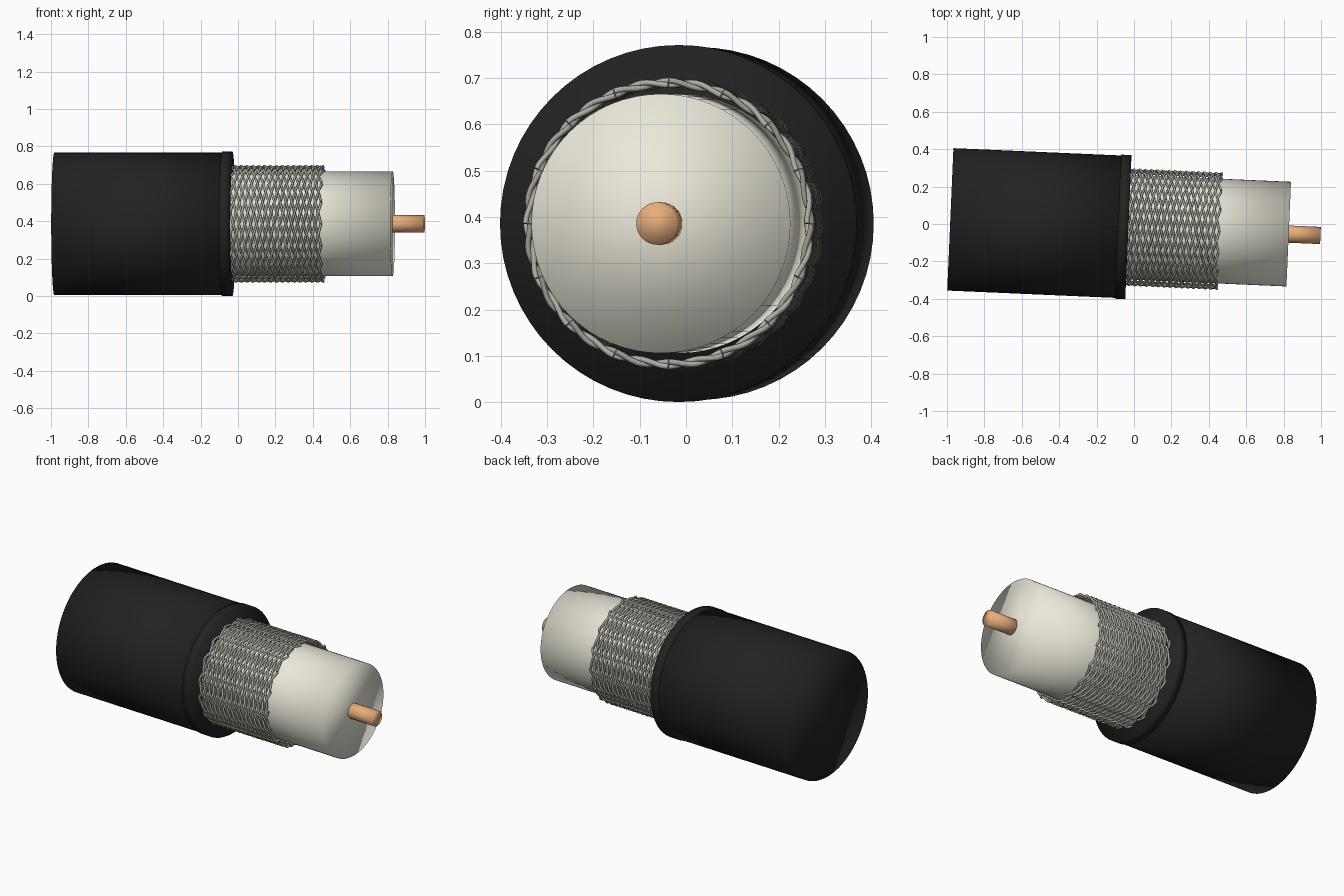
import bpy, math
from mathutils import Matrix

if "Cube" in bpy.data.objects:
    bpy.data.objects.remove(bpy.data.objects["Cube"])

TILT = math.radians(-2.5)
# cable frame: local x runs along the cable axis
CABLE = Matrix.Translation((0, -0.018, 0.386)) @ Matrix.Rotation(TILT, 4, 'Z')


def material(name, rgb):
    m = bpy.data.materials.new(name)
    m.diffuse_color = (*rgb, 1)
    m.use_nodes = True
    m.node_tree.nodes["Principled BSDF"].inputs["Base Color"].default_value = m.diffuse_color
    return m


rubber = material("black_rubber", (0.016, 0.016, 0.016))
plastic = material("white_plastic", (0.83, 0.81, 0.70))
copper = material("copper", (0.80, 0.42, 0.20))
metal = material("braid_metal", (0.42, 0.42, 0.37))


def rod(name, start, end, radius, mat, sides=64):
    """Solid cylinder along the cable axis."""
    bpy.ops.mesh.primitive_cylinder_add(vertices=sides, radius=radius, depth=end - start)
    ob = bpy.context.object
    ob.name = name
    ob.matrix_world = (CABLE @ Matrix.Translation(((start + end) / 2, 0, 0))
                       @ Matrix.Rotation(math.pi / 2, 4, 'Y'))
    ob.data.materials.append(mat)
    bpy.ops.object.shade_smooth()
    return ob


# layers of the stripped cable, outside to inside
rod("jacket", -0.983, -0.035, 0.381, rubber)
rod("jacket_collar", -0.085, -0.03, 0.3855, rubber)
rod("insulator", -0.1, 0.828, 0.28, plastic)
rod("core_wire", 0.75, 0.998, 0.046, copper, 32)

# woven shield: two opposed sets of helical wires passing over and under
WIRES, TURNS, STEPS = 16, 1.0, 160
START, END, RADIUS, WEAVE = -0.045, 0.457, 0.304, 0.005
curve = bpy.data.curves.new("braided_shield", 'CURVE')
curve.dimensions = '3D'
curve.bevel_depth = 0.0065
curve.bevel_resolution = 1
curve.use_fill_caps = True
for direction in (1, -1):
    for k in range(WIRES):
        spline = curve.splines.new('POLY')
        spline.points.add(STEPS)
        for i, p in enumerate(spline.points):
            t = i / STEPS
            a = 2 * math.pi * (k / WIRES + direction * TURNS * t)
            r = RADIUS + direction * WEAVE * math.cos(WIRES * a)
            p.co = (START + (END - START) * t, r * math.cos(a), r * math.sin(a), 1)
        spline.use_smooth = True
shield = bpy.data.objects.new("braided_shield", curve)
shield.matrix_world = CABLE
curve.materials.append(metal)
bpy.context.collection.objects.link(shield)
